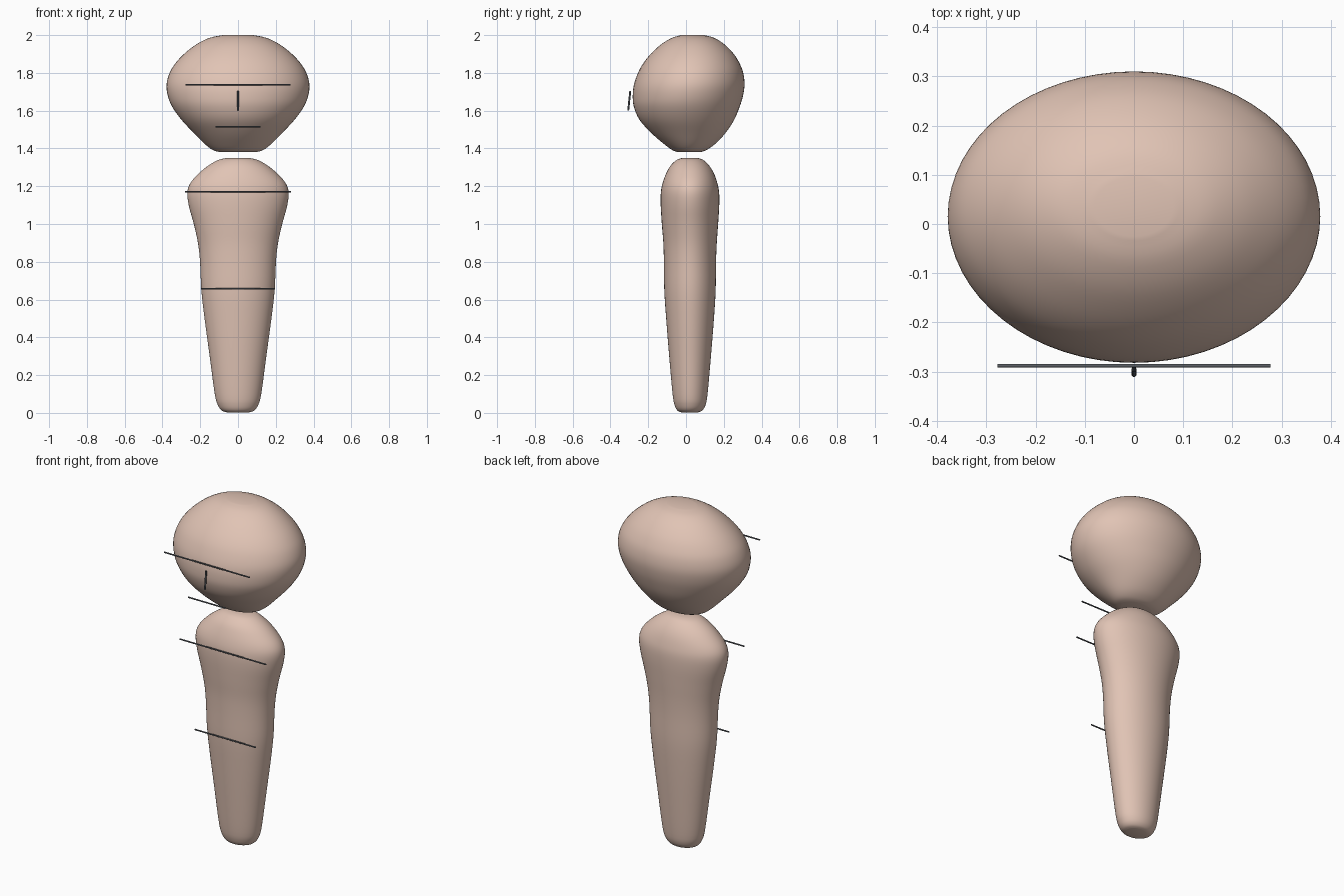
import bpy, bmesh, math
from mathutils import Vector

if "Cube" in bpy.data.objects:
    bpy.data.objects.remove(bpy.data.objects["Cube"])


def material(name, rgb):
    m = bpy.data.materials.new(name)
    m.diffuse_color = (*rgb, 1)
    m.use_nodes = True
    m.node_tree.nodes["Principled BSDF"].inputs["Base Color"].default_value = m.diffuse_color
    return m


skin = material("warm skin", (0.75, 0.55, 0.46))
ink = material("dark grey", (0.10, 0.11, 0.125))


def smooth_profile(points, steps=4):
    """Catmull-Rom interpolation through the ring table."""
    p = [points[0]] + points + [points[-1]]
    out = []
    for i in range(1, len(p) - 2):
        for s in range(steps):
            t = s / steps
            out.append([0.5 * (2 * b + (c - a) * t + (2 * a - 5 * b + 4 * c - d) * t * t
                               + (3 * b - a - 3 * c + d) * t ** 3)
                        for a, b, c, d in zip(*p[i - 1:i + 3])])
    return out + [points[-1]]


def loft(name, rings, mat, sides=64):
    """Elliptical rings (z, half width, front y, back y) skinned and capped."""
    bm = bmesh.new()
    loops = []
    for z, rx, front, back in smooth_profile(rings):
        cy, ry = (front + back) / 2, (back - front) / 2
        loops.append([bm.verts.new((rx * math.cos(a), cy + ry * math.sin(a), z))
                      for a in (math.tau * i / sides for i in range(sides))])
    for lo, hi in zip(loops, loops[1:]):
        for i in range(sides):
            j = (i + 1) % sides
            bm.faces.new((lo[i], lo[j], hi[j], hi[i]))
    bm.faces.new(loops[0][::-1])
    bm.faces.new(loops[-1])
    bmesh.ops.recalc_face_normals(bm, faces=bm.faces)
    for f in bm.faces:
        f.smooth = True
    me = bpy.data.meshes.new(name)
    bm.to_mesh(me)
    bm.free()
    me.materials.append(mat)
    ob = bpy.data.objects.new(name, me)
    bpy.context.collection.objects.link(ob)
    return ob


def rod(name, start, end, radius):
    """Thin open tube between two points."""
    a, b = Vector(start), Vector(end)
    bpy.ops.mesh.primitive_cylinder_add(vertices=12, radius=radius, depth=(b - a).length,
                                        end_fill_type='NOTHING', location=(a + b) / 2)
    ob = bpy.context.object
    ob.rotation_euler = (b - a).to_track_quat('Z', 'Y').to_euler()
    ob.name = name
    ob.data.materials.append(ink)
    bpy.ops.object.shade_smooth()


# Body: tapered torso with rounded shoulders
loft("body", [
    (0.003, 0.060, -0.025, 0.065), (0.012, 0.085, -0.045, 0.085),
    (0.04, 0.106, -0.060, 0.103), (0.10, 0.123, -0.071, 0.114),
    (0.30, 0.150, -0.089, 0.132), (0.50, 0.177, -0.105, 0.148),
    (0.65, 0.194, -0.115, 0.157), (0.80, 0.201, -0.117, 0.159),
    (0.90, 0.212, -0.120, 0.163), (1.00, 0.234, -0.128, 0.170),
    (1.10, 0.261, -0.134, 0.176), (1.17, 0.268, -0.133, 0.175),
    (1.22, 0.250, -0.123, 0.165), (1.27, 0.205, -0.104, 0.147),
    (1.31, 0.156, -0.081, 0.122), (1.34, 0.102, -0.048, 0.090),
    (1.35, 0.055, -0.018, 0.060)], skin)

# Head: wide egg with small flat crown and chin
loft("head", [
    (1.38, 0.090, -0.040, 0.075), (1.39, 0.130, -0.070, 0.105),
    (1.42, 0.172, -0.112, 0.150), (1.48, 0.232, -0.182, 0.208),
    (1.55, 0.298, -0.245, 0.254), (1.62, 0.348, -0.276, 0.284),
    (1.68, 0.372, -0.282, 0.302), (1.74, 0.378, -0.275, 0.310),
    (1.80, 0.362, -0.254, 0.303), (1.85, 0.332, -0.227, 0.284),
    (1.90, 0.286, -0.187, 0.253), (1.95, 0.222, -0.133, 0.205),
    (1.985, 0.152, -0.075, 0.150), (2.00, 0.080, -0.025, 0.095)], skin)

# Guide rods: across eyes, mouth, shoulders and waist
for name, half, y, z in (("eye_rod", 0.277, -0.288, 1.738), ("mouth_rod", 0.12, -0.288, 1.516),
                         ("shoulder_rod", 0.28, -0.140, 1.172), ("waist_rod", 0.197, -0.118, 0.656)):
    rod(name, (-half, y, z), (half, y, z), 0.004)

# Nose: short leaning rod
rod("nose_rod", (0, -0.306, 1.60), (0, -0.295, 1.705), 0.005)
